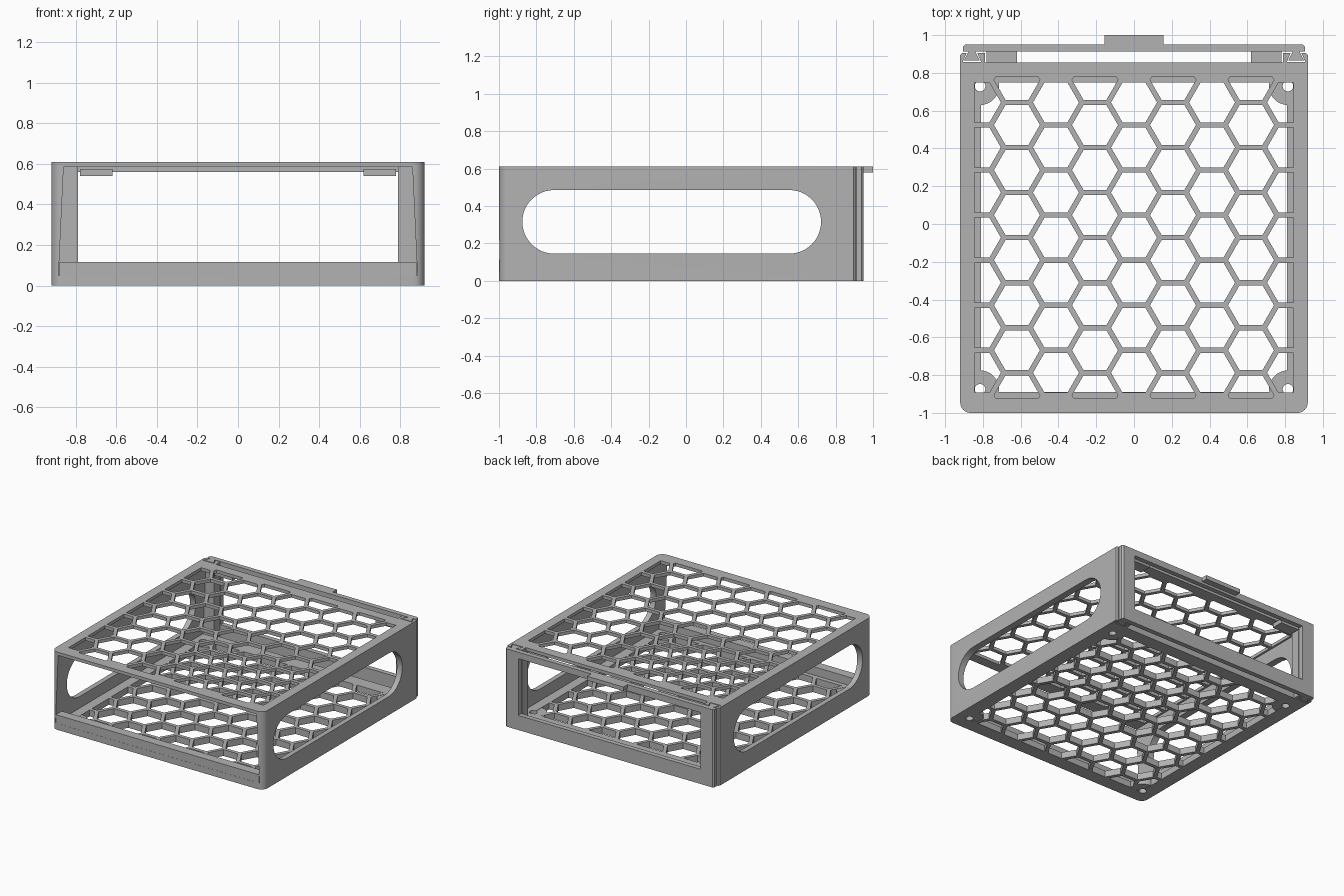
import bpy, bmesh, math

if "Cube" in bpy.data.objects:
    bpy.data.objects.remove(bpy.data.objects["Cube"])

grey = bpy.data.materials.new("plain grey")
grey.diffuse_color = (0.45, 0.45, 0.45, 1)
grey.use_nodes = True
grey.node_tree.nodes["Principled BSDF"].inputs["Base Color"].default_value = grey.diffuse_color


def prism(bm, pts, lo, hi, axis="z"):
    """Extrude a 2D polygon between lo and hi along an axis."""
    def place(p, h):
        return {"z": (p[0], p[1], h), "y": (p[0], h, p[1]), "x": (h, p[0], p[1])}[axis]
    a = [bm.verts.new(place(p, lo)) for p in pts]
    b = [bm.verts.new(place(p, hi)) for p in pts]
    n = len(pts)
    bm.faces.new(a[::-1])
    bm.faces.new(b)
    for i in range(n):
        bm.faces.new((a[i], a[(i + 1) % n], b[(i + 1) % n], b[i]))


def make(name, parts, helper=False):
    """One object from a list of (points, lo, hi, axis) prisms."""
    bm = bmesh.new()
    for p in parts:
        prism(bm, *p)
    bmesh.ops.recalc_face_normals(bm, faces=bm.faces)
    me = bpy.data.meshes.new(name)
    bm.to_mesh(me)
    bm.free()
    ob = bpy.data.objects.new(name, me)
    bpy.context.collection.objects.link(ob)
    ob.data.materials.append(grey)
    ob.hide_render = helper
    return ob


def cut(ob, parts):
    cutter = make("cutter", parts, True)
    m = ob.modifiers.new("cut", "BOOLEAN")
    m.operation, m.object, m.solver = "DIFFERENCE", cutter, "EXACT"
    bpy.context.view_layer.objects.active = ob
    bpy.ops.object.modifier_apply(modifier=m.name)
    bpy.data.objects.remove(cutter)


def rect(x0, x1, y0, y1):
    return [(x0, y0), (x1, y0), (x1, y1), (x0, y1)]


def arc(cx, cy, r, a0, a1, n):
    return [(cx + r * math.cos(math.radians(a0 + (a1 - a0) * i / n)),
             cy + r * math.sin(math.radians(a0 + (a1 - a0) * i / n))) for i in range(n + 1)]


def circle(cx, cy, r, n=32):
    return arc(cx, cy, r, 0, 360, n)[:-1]


def clip(pts, k, limit, sign):
    """Keep the part of a polygon where sign * coordinate k <= sign * limit."""
    out = []
    for i, p in enumerate(pts):
        q = pts[(i + 1) % len(pts)]
        dp, dq = sign * (p[k] - limit), sign * (q[k] - limit)
        if dp <= 0:
            out.append(p)
        if dp * dq < 0:
            t = dp / (dp - dq)
            out.append((p[0] + t * (q[0] - p[0]), p[1] + t * (q[1] - p[1])))
    return out


PITCH, RADIUS, MID_Y = 0.2385, 0.1215, -0.072


def honeycomb(x, y0, y1, lo, hi):
    """Hexagon cutters clipped to a rectangle."""
    parts = []
    for i in range(-4, 5):
        for j in range(-5, 6):
            cx = i * PITCH * math.sqrt(3) / 2
            cy = MID_Y + (j + 0.5 * (i % 2)) * PITCH
            p = arc(cx, cy, RADIUS, 0, 300, 5)
            for k, limit, sign in ((0, -x, -1), (0, x, 1), (1, y0, -1), (1, y1, 1)):
                p = clip(p, k, limit, sign) if p else p
            if len(p) < 3:
                continue
            w = max(q[0] for q in p) - min(q[0] for q in p)
            h = max(q[1] for q in p) - min(q[1] for q in p)
            if w > 0.01 and h > 0.01:
                parts.append((p, lo, hi, "z"))
    return parts


W, H, FLOOR, CEIL = 0.92, 0.61, 0.05, 0.585

# Housing with rounded front corners
outline = (arc(-W + 0.055, -0.945, 0.055, 180, 270, 8) + arc(W - 0.055, -0.945, 0.055, 270, 360, 8)
           + [(W, 0.895), (W - 0.01, 0.906), (-W + 0.01, 0.906), (-W, 0.895)])
body = make("housing", [(outline, 0, H, "z")])

# Tapered cavity, rear opening and gap in front of the rear frame
cut(body, [([(-0.885, FLOOR), (0.885, FLOOR), (0.86, CEIL), (-0.86, CEIL)], -1.1, 0.83, "y")])
cut(body, [(rect(-0.79, 0.79, FLOOR, CEIL), 0.8, 1.1, "y")])
cut(body, [(rect(-0.79, 0.79, 0.855, 1.1), -0.1, 0.8, "z")])

# Rounded slots through both side walls
slot = arc(0.552, 0.315, 0.17, -90, 90, 24) + arc(-0.705, 0.315, 0.17, 90, 270, 24)
cut(body, [(slot, -1.2, 1.2, "x")])

# Honeycomb in the top and in the floor
cut(body, honeycomb(0.845, -0.92, 0.78, 0.5, 0.7))
cut(body, honeycomb(0.81, -0.89, 0.75, -0.1, 0.1))

# Dovetail sockets in the rear posts
def dovetail(s, gap):
    g = gap
    return [(s * (0.809 + g), 0.858 + g), (s * (0.907 - g), 0.858 + g),
            (s * (0.882 - g), 0.915), (s * (0.834 + g), 0.915)]

cut(body, [(dovetail(s, 0), -0.1, 0.8, "z") for s in (-1, 1)])

# Screw holes and corner bosses in the floor
holes = [(s * 0.815, y) for s in (-1, 1) for y in (-0.875, 0.73)]
cut(body, [(circle(x, y, 0.028), -0.1, 0.1, "z") for x, y in holes])
for x, y in holes:
    boss = make("corner_boss", [(circle(x, y, 0.1, 40), 0.002, FLOOR - 0.002, "z")])
    cut(boss, [(circle(x, y, 0.028), -0.1, 0.1, "z")])

# Front lip standing on the floor
make("front_lip", [(rect(-0.881, 0.881, -0.999, -0.925), FLOOR - 0.005, 0.115, "z")])

# Rear frame
c = 0.012
plate = [(-0.905, 0.912), (0.905, 0.912), (0.905, 0.95 - c), (0.905 - c, 0.95),
         (-0.905 + c, 0.95), (-0.905, 0.95 - c)]
frame = make("rear_frame", [(plate, 0, H, "z")])
cut(frame, [(rect(-0.79, 0.79, 0.115, 0.56), 0.8, 1.1, "y")])

# Dovetail tongues, clips and pull tab of the rear frame
for s in (-1, 1):
    make("dovetail_tongue", [(dovetail(s, 0.007), 0, H, "z")])
    x0, x1 = sorted((s * 0.62, s * 0.78))
    make("clip", [(rect(x0, x1, 0.82, 0.915), 0.54, 0.575, "z")])
make("pull_tab", [(rect(-0.157, 0.157, 0.945, 1.0), 0.578, H, "z")])

# Smooth the rounded corners, keep the edges sharp
bpy.ops.object.select_all(action="DESELECT")
for ob in bpy.context.collection.objects:
    ob.select_set(True)
bpy.context.view_layer.objects.active = body
bpy.ops.object.shade_smooth_by_angle(angle=math.radians(25))
